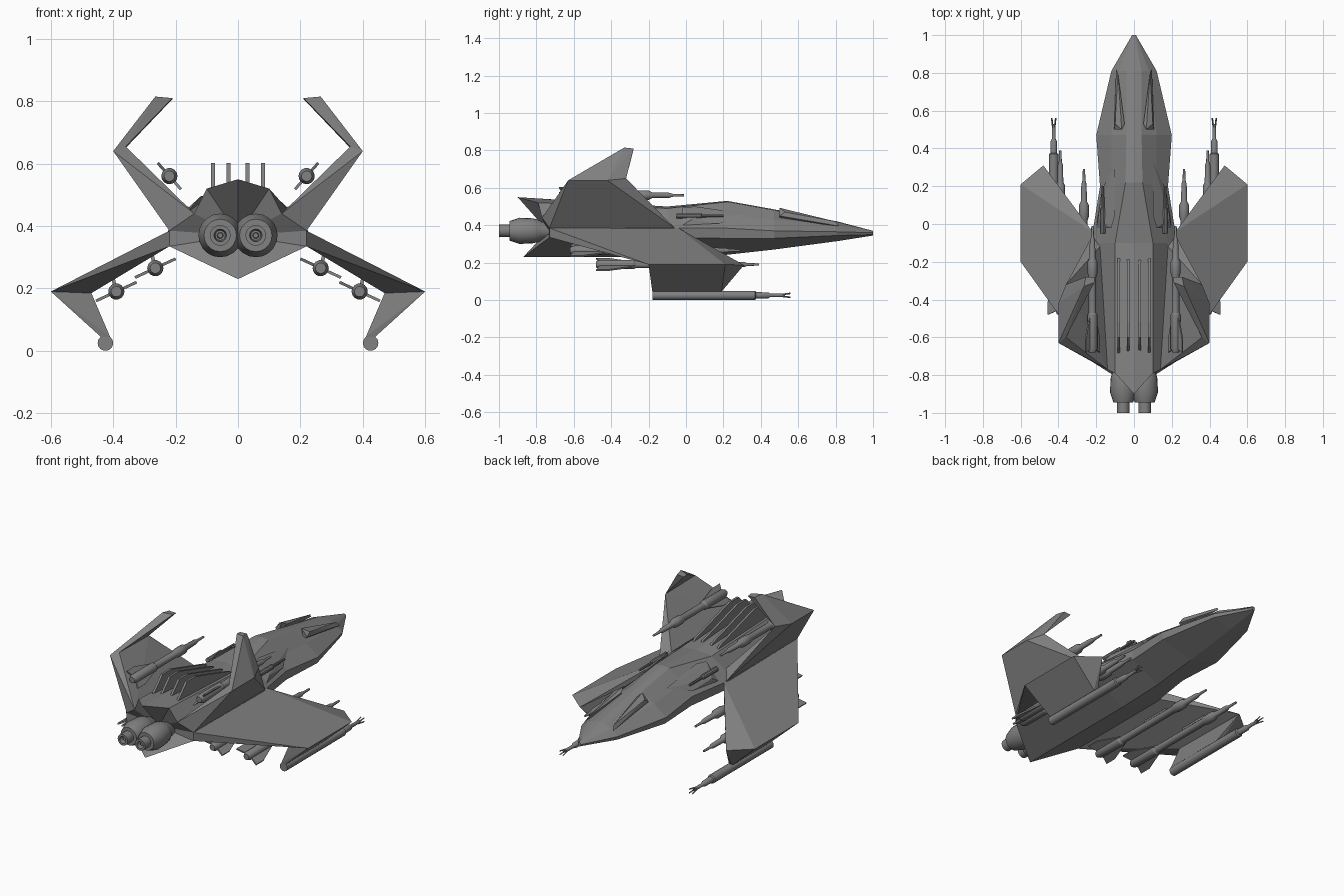
import bpy, bmesh, math
from mathutils import Vector, Matrix

cube = bpy.data.objects.get("Cube")
if cube:
    bpy.data.objects.remove(cube)

GREY = (0.22, 0.22, 0.22, 1)
grey = bpy.data.materials.new("hull grey")
grey.use_nodes = True
grey.diffuse_color = GREY
grey.node_tree.nodes["Principled BSDF"].inputs["Base Color"].default_value = GREY


def finish(name, bm, smooth=False):
    bmesh.ops.recalc_face_normals(bm, faces=bm.faces)
    mesh = bpy.data.meshes.new(name)
    bm.to_mesh(mesh)
    bm.free()
    mesh.materials.append(grey)
    ob = bpy.data.objects.new(name, mesh)
    bpy.context.collection.objects.link(ob)
    if smooth:
        bpy.ops.object.select_all(action='DESELECT')
        ob.select_set(True)
        bpy.context.view_layer.objects.active = ob
        bpy.ops.object.shade_smooth_by_angle(angle=math.radians(30))
    return ob


def solid(name, side, points):
    """Convex faceted solid, flipped to the given side."""
    bm = bmesh.new()
    for x, y, z in points:
        bm.verts.new((x * side, y, z))
    res = bmesh.ops.convex_hull(bm, input=bm.verts)
    spare = [g for g in set(res["geom_interior"] + res["geom_unused"]) if isinstance(g, bmesh.types.BMVert)]
    bmesh.ops.delete(bm, geom=spare, context='VERTS')
    bmesh.ops.dissolve_limit(bm, angle_limit=0.02, verts=bm.verts, edges=bm.edges)
    return finish(name, bm)


def lathe(name, x, z, profile, sides=14):
    """Turned part along y from (y, radius) pairs."""
    bm = bmesh.new()
    rings = []
    for y, r in profile:
        rings.append([bm.verts.new((x + r * math.cos(a), y, z + r * math.sin(a)))
                      for a in (math.tau * i / sides for i in range(sides))])
    for a, b in zip(rings, rings[1:]):
        for i in range(sides):
            j = (i + 1) % sides
            bm.faces.new((a[i], a[j], b[j], b[i]))
    bm.faces.new(rings[0])
    bm.faces.new(rings[-1])
    return finish(name, bm, True)


def plate(name, side, outline, direction, thickness):
    """Thin plate: outline points extruded both ways along a direction."""
    off = Vector(direction).normalized() * thickness / 2
    return solid(name, side, [Vector(p) + k * off for p in outline for k in (-1, 1)])


# Fuselage: half sections from tail to nose, mirrored into closed rings
sections = [
    [(0, -.9, .55), (.1, -.79, .52), (.14, -.77, .44), (.22, -.73, .385), (.22, -.73, .335), (0, -.87, .23)],
    [(0, -.1, .5), (.1, -.1, .49), (.18, -.1, .43), (.225, -.08, .385), (.22, -.08, .335), (0, -.1, .23)],
    [(0, .22, .53), (.045, .22, .525), (.12, .2, .45), (.18, .2, .385), (.175, .2, .33), (0, .2, .24)],
    [(0, .47, .485), (.04, .47, .48), (.12, .47, .43), (.2, .47, .37), (.19, .47, .33), (0, .47, .27)],
    [(0, .81, .42), (.04, .81, .415), (.08, .81, .4), (.12, .81, .365), (.115, .81, .345), (0, .81, .315)],
    [(0, 1, .37), (.005, 1, .37), (.007, 1, .365), (.01, 1, .36), (.007, 1, .35), (0, 1, .345)],
]
bm = bmesh.new()
rings = []
for sec in sections:
    full = sec + [(-x, y, z) for x, y, z in sec[-2:0:-1]]
    rings.append([bm.verts.new(p) for p in full])
n = len(rings[0])
for a, b in zip(rings, rings[1:]):
    for i in range(n):
        bm.faces.new((a[i], a[(i + 1) % n], b[(i + 1) % n], b[i]))
notch = bm.verts.new((0, -.74, .37))
for i in range(n):
    bm.faces.new((rings[0][i], rings[0][(i + 1) % n], notch))
bm.faces.new(rings[-1])
finish("fuselage", bm)


def missile(name, side, x, z, back, front, fin):
    """Stepped tube with two swept tail fins along the fin direction."""
    d = Vector((fin[0], 0, fin[1]))
    lathe(name + "_body", side * x, z, [
        (back, .017), (back + .02, .026), (back + .2, .026), (back + .21, .02),
        (front - .27, .02), (front - .25, .026), (front - .19, .026), (front - .17, .016),
        (front - .08, .014), (front - .06, .008), (front, .006)])
    c = Vector((x, 0, z))
    normal = (-fin[1], 0, fin[0])
    for tag, k in (("upper", 1), ("lower", -1)):
        tip = c + d * k
        root = c + d * k * .3
        outline = [root + Vector((0, back + .22, 0)), root + Vector((0, back + .02, 0)),
                   tip + Vector((0, back, 0)), tip + Vector((0, back + .07, 0))]
        plate(f"{name}_{tag}_fin", side, outline, normal, .009)


for label, s in (("left", 1), ("right", -1)):
    # Upper wing and its inward-bent tip
    wing_top = [(.4, -.63, .64), (.4, -.42, .64), (.36, -.6, .655), (.36, -.32, .65)]
    solid(label + "_upper_wing", s, wing_top + [
        (.22, -.73, .385), (.22, -.06, .385), (.14, -.77, .44), (.18, -.12, .43)])
    solid(label + "_upper_wing_tip", s, wing_top + [
        (.265, -.33, .815), (.255, -.28, .81), (.21, -.31, .81), (.21, -.28, .807)])

    # Lower wing, folded winglet and wingtip cannon
    wing_end = [(.6, -.2, .19), (.6, .21, .19), (.48, .31, .187), (.47, -.18, .185)]
    solid(label + "_lower_wing", s, wing_end + [
        (.22, -.73, .385), (.22, -.04, .385), (.22, -.73, .335), (.22, -.04, .335)])
    solid(label + "_winglet", s, wing_end + [
        (.44, -.18, .045), (.41, -.18, .045), (.44, .19, .045), (.415, .19, .045)])
    lathe(label + "_cannon", s * .425, .025, [
        (-.18, .025), (.37, .025), (.375, .018), (.44, .016), (.45, .01), (.53, .009)])
    for i in range(4):
        a = math.tau * (i + .5) / 4
        u = Vector((math.cos(a), 0, math.sin(a)))
        c = Vector((.425, 0, .025))
        plate(f"{label}_cannon_prong_{i + 1}", s,
              [c + u * .003 + Vector((0, .51, 0)), c + u * .01 + Vector((0, .51, 0)),
               c + u * .018 + Vector((0, .56, 0)), c + u * .012 + Vector((0, .56, 0))],
              (-u.z, 0, u.x), .006)

    # Missiles above and below the wings
    missile(label + "_top_missile", s, .22, .56, -.68, -.01, (.037, .042))
    missile(label + "_inner_missile", s, .265, .265, -.62, .29, (-.065, .03))
    missile(label + "_outer_missile", s, .39, .19, -.48, .39, (-.065, .03))
    for tag, x, z, y in (("inner", .265, .265, -.25), ("outer", .39, .19, -.08)):
        plate(f"{label}_{tag}_pylon", s,
              [(x, y, z), (x, y + .22, z), (x + .015, y + .18, z + .06), (x + .015, y + .03, z + .06)],
              (1, 0, 0), .012)

    # Dorsal cooling blades
    for i, x in enumerate((.03, .08)):
        plate(f"{label}_dorsal_blade_{i + 1}", s,
              [(x, -.15, .47), (x, -.2, .51), (x, -.52, .602), (x, -.6, .602), (x, -.7, .5)],
              (1, 0, 0), .013)

    # Raised nose cheek fin and shoulder fairing with small barrel
    solid(label + "_nose_fin", s, [
        (.095, .82, .395), (.085, .8, .42), (.05, .53, .475), (.065, .5, .493),
        (.105, .5, .45), (.08, .5, .43), (.1, .53, .47)])
    solid(label + "_shoulder_fairing", s, [
        (.1, .33, .46), (.2, -.02, .4), (.19, .03, .43), (.12, -.02, .495),
        (.1, .05, .5), (.17, .18, .41)])
    lathe(label + "_shoulder_barrel", s * .165, .45, [
        (-.05, .014), (.08, .014), (.085, .008), (.2, .007)], 10)

    # Engine with open nozzle
    lathe(label + "_engine", s * .057, .37, [
        (-.7, .04), (-.77, .048), (-.79, .06), (-.82, .067), (-.89, .07), (-.945, .052),
        (-.945, .033), (-1, .033), (-1, .02), (-.97, .016), (-.97, .01), (-.985, .008)], 20)
